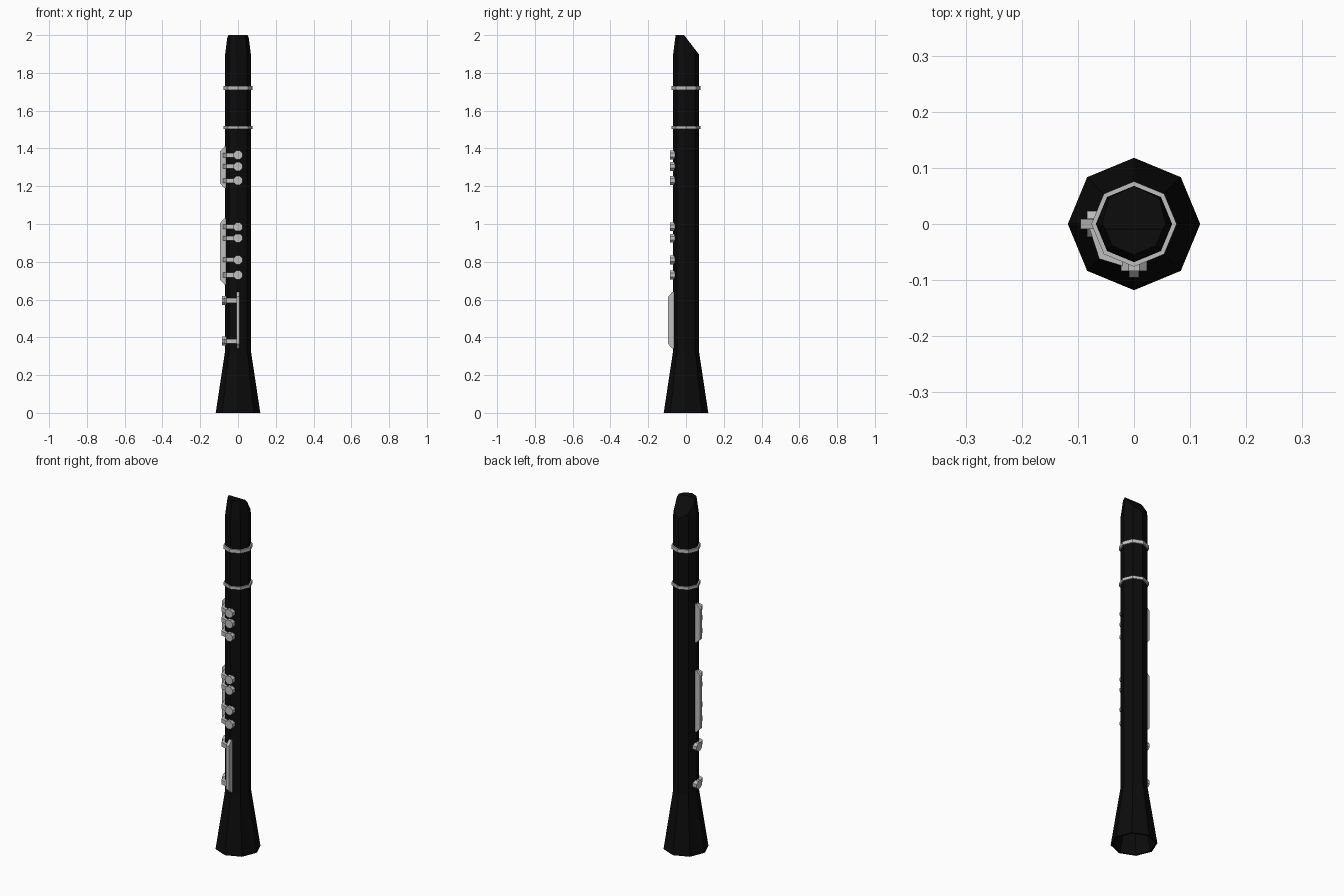
import bpy, bmesh, math
from mathutils import Vector, Matrix

if "Cube" in bpy.data.objects:
    bpy.data.objects.remove(bpy.data.objects["Cube"])


def material(name, rgb):
    m = bpy.data.materials.new(name)
    m.diffuse_color = (*rgb, 1)
    m.use_nodes = True
    m.node_tree.nodes["Principled BSDF"].inputs["Base Color"].default_value = m.diffuse_color
    return m


BLACK = material("black wood", (0.0035, 0.0035, 0.0035))
SILVER = material("silver metal", (0.52, 0.52, 0.52))
LEFT = Matrix.Rotation(-math.pi / 2, 4, 'Z')   # turns the front (-y) to the left (-x)


def finish(bm, name, mat, matrix=None):
    bmesh.ops.recalc_face_normals(bm, faces=bm.faces)
    if matrix:
        bm.transform(matrix)
    me = bpy.data.meshes.new(name)
    bm.to_mesh(me)
    bm.free()
    me.materials.append(mat)
    ob = bpy.data.objects.new(name, me)
    bpy.context.collection.objects.link(ob)
    return ob


def lathe(profile, closed=False, caps=False):
    """Eight-sided turned shape, corners on the x and y axes."""
    bm = bmesh.new()
    rings = [[bm.verts.new((r * math.cos(i * math.pi / 4),
                            r * math.sin(i * math.pi / 4), z)) for i in range(8)]
             for r, z in profile]
    pairs = list(zip(rings, rings[1:]))
    if closed:
        pairs.append((rings[-1], rings[0]))
    for a, b in pairs:
        for i in range(8):
            j = (i + 1) % 8
            bm.faces.new((a[i], a[j], b[j], b[i]))
    if caps:
        bm.faces.new(rings[0])
        bm.faces.new(rings[-1])
    return bm


def prism(points, offset):
    bm = bmesh.new()
    face = bm.faces.new([bm.verts.new(p) for p in points])
    new = bmesh.ops.extrude_face_region(bm, geom=[face], use_keep_orig=True)["geom"]
    bmesh.ops.translate(bm, vec=Vector(offset),
                        verts=[v for v in new if isinstance(v, bmesh.types.BMVert)])
    return bm


# Body with flared, hollow bell
finish(lathe([(0.04, 0.30), (0.108, 0.0), (0.118, 0.0), (0.068, 0.33), (0.068, 1.72)],
             caps=True), "body_and_bell", BLACK)

# Mouthpiece, cut with a sloping plane at the back
bm = lathe([(0.068, 1.72), (0.068, 1.9), (0.055, 2.0)], caps=True)
cut = bmesh.ops.bisect_plane(bm, geom=bm.verts[:] + bm.edges[:] + bm.faces[:],
                             plane_co=(0, -0.01, 2.0), plane_no=(0, 0.1, 0.077),
                             clear_outer=True)
bmesh.ops.holes_fill(bm, edges=[e for e in bm.edges if e.is_boundary], sides=0)
finish(bm, "mouthpiece", BLACK)

# Joint rings
for name, z, h in (("upper_ring", 1.72, 0.01), ("lower_ring", 1.51, 0.008)):
    finish(lathe([(0.065, z - h), (0.076, z - h), (0.076, z + h), (0.065, z + h)],
                 closed=True), name, SILVER)


def rail(name, z0, z1, matrix=None):
    """Chamfered bar on the front corner of the body."""
    pts = [(-0.009, y, z) for y, z in ((-0.06, z0), (-0.072, z0), (-0.095, z0 + 0.025),
                                       (-0.095, z1 - 0.025), (-0.072, z1), (-0.06, z1))]
    finish(prism(pts, (0.018, 0, 0)), name, SILVER, matrix)


def pad(name, z, matrix=None):
    """Octagonal key pad on the front corner of the body."""
    pts = [(0.025 * math.cos((i + .5) * math.pi / 4), -0.084,
            z + 0.025 * math.sin((i + .5) * math.pi / 4)) for i in range(8)]
    finish(prism(pts, (0, 0.026, 0)), name, SILVER, matrix)


def arm(name, z):
    """Bent arm wrapping the front left of the body."""
    pts = ((-0.082, 0), (-0.062, -0.062), (0, -0.081),
           (0, -0.06), (-0.045, -0.045), (-0.062, 0))
    finish(prism([(x, y, z - 0.012) for x, y in pts], (0, 0, 0.024)), name, SILVER)


# Finger keys joined by rails on the left side
for group, z0, z1, heights in (("upper", 1.19, 1.41, (1.365, 1.305, 1.23)),
                               ("middle", 0.68, 1.03, (0.985, 0.925, 0.81, 0.73))):
    rail(group + "_key_rail", z0, z1, LEFT)
    for i, z in enumerate(heights):
        pad(f"{group}_key_pad_{i}", z)
        arm(f"{group}_key_arm_{i}", z)

# Low lever: bar in front, pads on the left
rail("low_lever_bar", 0.34, 0.64)
for i, z in enumerate((0.595, 0.38)):
    pad(f"low_lever_pad_{i}", z, LEFT)
    arm(f"low_lever_arm_{i}", z)
